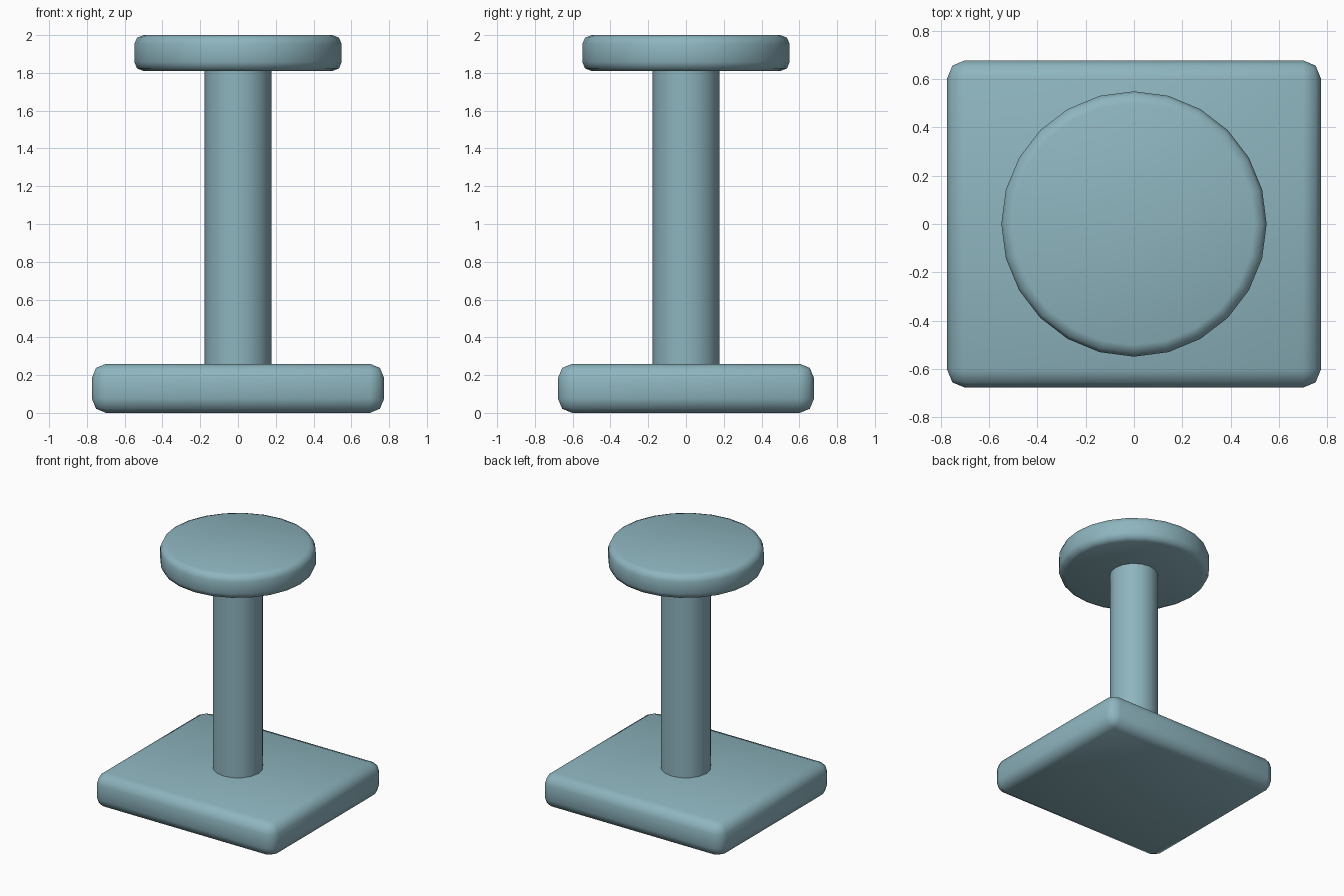
import bpy, bmesh
from math import radians
from mathutils import Matrix

if "Cube" in bpy.data.objects:
    bpy.data.objects.remove(bpy.data.objects["Cube"])

# Muted teal used on every part
teal = bpy.data.materials.new("muted_teal")
teal.diffuse_color = (0.27, 0.46, 0.52, 1)
teal.use_nodes = True
teal.node_tree.nodes["Principled BSDF"].inputs["Base Color"].default_value = teal.diffuse_color


def finish(name, bm, bevel=0.0):
    """Round the sharp edges, shade smooth, colour and link the part."""
    if bevel:
        edges = [e for e in bm.edges if e.calc_face_angle(0) > radians(40)]
        bmesh.ops.bevel(bm, geom=edges, offset=bevel, offset_type='OFFSET',
                        segments=2, profile=0.5, affect='EDGES')
    mesh = bpy.data.meshes.new(name)
    bm.to_mesh(mesh)
    bm.free()
    mesh.materials.append(teal)
    obj = bpy.data.objects.new(name, mesh)
    bpy.context.collection.objects.link(obj)
    bpy.ops.object.select_all(action='DESELECT')
    obj.select_set(True)
    bpy.context.view_layer.objects.active = obj
    bpy.ops.object.shade_smooth_by_angle(angle=radians(50))
    return obj


def slab(name, sx, sy, z0, z1, bevel):
    bm = bmesh.new()
    m = Matrix.Translation((0, 0, (z0 + z1) / 2)) @ Matrix.Diagonal((sx, sy, z1 - z0, 1))
    bmesh.ops.create_cube(bm, size=1, matrix=m)
    return finish(name, bm, bevel)


def cylinder(name, radius, z0, z1, sides, bevel=0.0):
    bm = bmesh.new()
    bmesh.ops.create_cone(bm, cap_ends=True, segments=sides, radius1=radius,
                          radius2=radius, depth=z1 - z0,
                          matrix=Matrix.Translation((0, 0, (z0 + z1) / 2)))
    return finish(name, bm, bevel)


# Rectangular foot plate
slab("base", 1.547, 1.355, 0.0, 0.26, 0.075)
# Upright post
cylinder("post", 0.177, 0.255, 1.815, 16)
# Round top plate
cylinder("top_disc", 0.549, 1.81, 2.0, 24, 0.048)
